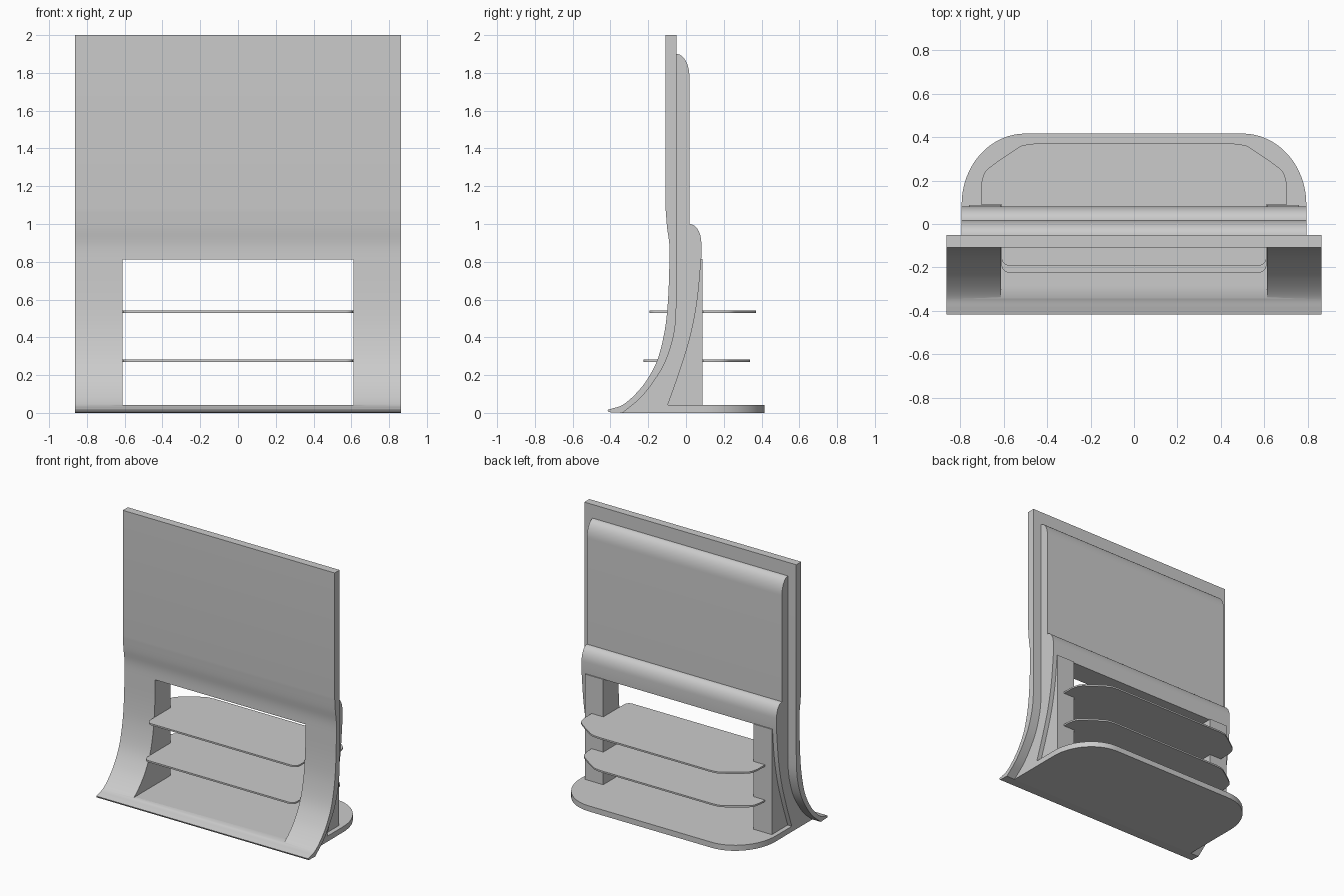
import bpy, bmesh, math
from mathutils import Vector

cube = bpy.data.objects.get("Cube")
if cube:
    bpy.data.objects.remove(cube, do_unlink=True)

grey = bpy.data.materials.new("light_grey")
grey.use_nodes = True
grey.diffuse_color = (0.6, 0.6, 0.6, 1)
grey.node_tree.nodes["Principled BSDF"].inputs["Base Color"].default_value = grey.diffuse_color


def spline(pts, steps=5):
    """Smooth curve through the given points."""
    p = [Vector(q) for q in pts]
    p = [p[0] * 2 - p[1]] + p + [p[-1] * 2 - p[-2]]
    out = []
    for a, b, c, d in zip(p, p[1:], p[2:], p[3:]):
        for i in range(steps):
            t = i / steps
            out.append(0.5 * (2 * b + (c - a) * t + (2 * a - 5 * b + 4 * c - d) * t * t
                              + (3 * b - a - 3 * c + d) * t ** 3))
    return [tuple(v) for v in out + [p[-2]]]


def arc(cx, cy, rx, ry, start, end, n=12):
    angles = [math.radians(start + (end - start) * i / n) for i in range(n + 1)]
    return [(cx + rx * math.cos(a), cy + ry * math.sin(a)) for a in angles]


def prism(name, start, shift):
    """Extrude a closed outline of 3D points along a vector."""
    bm = bmesh.new()
    face = bm.faces.new([bm.verts.new(p) for p in start])
    new = bmesh.ops.extrude_face_region(bm, geom=[face])["geom"]
    bmesh.ops.translate(bm, vec=shift, verts=[v for v in new if isinstance(v, bmesh.types.BMVert)])
    bmesh.ops.recalc_face_normals(bm, faces=bm.faces)
    mesh = bpy.data.meshes.new(name)
    bm.to_mesh(mesh)
    bm.free()
    mesh.materials.append(grey)
    ob = bpy.data.objects.new(name, mesh)
    bpy.context.collection.objects.link(ob)
    return ob


def across(name, profile, x0, x1):
    return prism(name, [(x0, y, z) for y, z in profile], (x1 - x0, 0, 0))


def slab(name, half, z0, z1):
    """Flat plate from its right half outline, mirrored in x."""
    outline = half + [(-x, y) for x, y in reversed(half)]
    return prism(name, [(x, y, z0) for x, y in outline], (0, 0, z1 - z0))


def activate(ob):
    bpy.ops.object.select_all(action="DESELECT")
    ob.select_set(True)
    bpy.context.view_layer.objects.active = ob


# Curved front sheet, sweeping forward into a lip
front_curve = spline([(-.108, 1.08), (-.1, .98), (-.088, .89), (-.088, .79), (-.095, .6),
                      (-.112, .44), (-.15, .285), (-.21, .17), (-.275, .092),
                      (-.336, .042), (-.385, .025), (-.416, .016)])
back_curve = spline([(-.05, .6), (-.056, .47), (-.075, .37), (-.112, .265),
                     (-.165, .175), (-.24, .08), (-.336, 0)])
panel = across("front_panel", [(-.05, 2), (-.108, 2)] + front_curve + [(-.41, .004)]
               + back_curve[::-1], -.862, .862)

# Stepped body behind the sheet
rear_curve = spline([(.081, .82), (.06, .6), (.024, .41), (-.03, .23), (-.097, .04)])
body = across("rear_body", arc(-.05, 1.78, .068, .12, 90, 0) + arc(.018, .9, .063, .1, 90, 0)
              + rear_curve + [(-.11, 0)] + back_curve[::-1], -.793, .793)

# Window opening through sheet and body
cutter = across("window_cutter", [(-.6, .041), (.3, .041), (.3, .812), (-.6, .812)], -.612, .612)
cutter.hide_render = True
for ob in (panel, body):
    activate(ob)
    mod = ob.modifiers.new("window", "BOOLEAN")
    mod.operation = "DIFFERENCE"
    mod.solver = "EXACT"
    mod.object = cutter
    bpy.ops.object.modifier_apply(modifier=mod.name)
bpy.data.objects.remove(cutter, do_unlink=True)

# Square pillars on both sides of the window
for side, s in (("left", 1), ("right", -1)):
    across(side + "_pillar", [(-.1, .03), (.088, .03), (.088, .815), (-.06, .815), (-.06, .4)],
           s * .612, s * .76)

# Base plate with broad rounded rear corners
base = slab("base_plate", [(.793, -.33)] + arc(.5, .09, .293, .326, 0, 90, 16), 0, .041)

# Two thin shelves, notched around the pillars
shelves = []
for name, z, dy in (("upper_shelf", .535, 0), ("lower_shelf", .276, -.032)):
    half = arc(.57, -.153 + dy, .04, .04, -90, 0, 6) + [(.61, .09), (.705, .09)]
    half += [(x, y + dy) for x, y in spline([(.705, .175), (.688, .235), (.645, .275),
                                             (.535, .35), (.5, .364), (.455, .37)], 4)]
    shelves.append(slab(name, half, z - .006, z + .006))

for ob in [panel, body, base] + shelves:
    activate(ob)
    bpy.ops.object.shade_smooth_by_angle(angle=math.radians(30))
